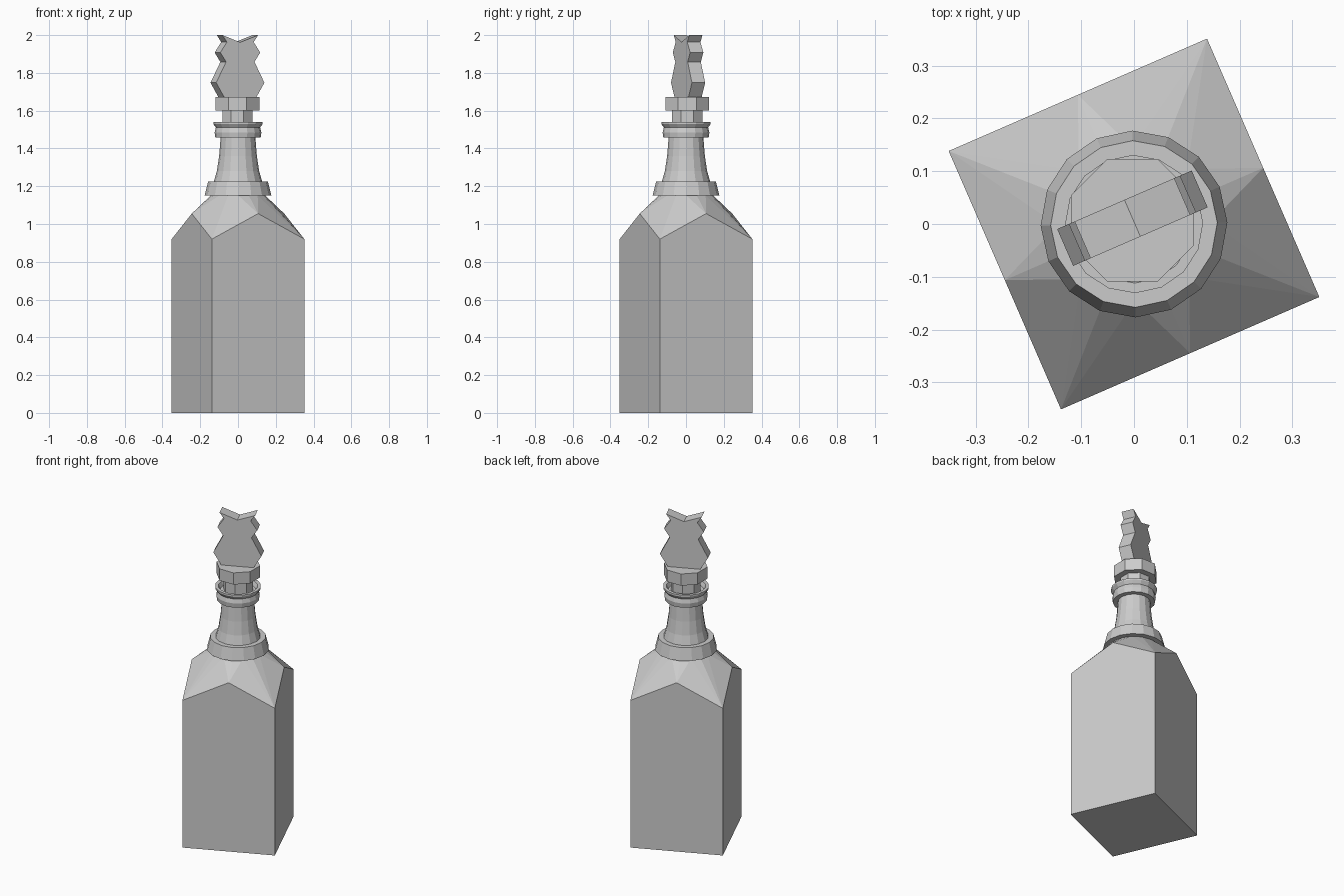
import bpy, bmesh, math
from mathutils import Matrix

if "Cube" in bpy.data.objects:
    bpy.data.objects.remove(bpy.data.objects["Cube"])

TURN = math.radians(23.5)
STOPPER = (-0.003, 0.007)


def finish(name, bm, loc=(0, 0), turn=0.0):
    bmesh.ops.recalc_face_normals(bm, faces=bm.faces[:])
    bm.transform(Matrix.Translation((loc[0], loc[1], 0)) @ Matrix.Rotation(turn, 4, 'Z'))
    mesh = bpy.data.meshes.new(name)
    bm.to_mesh(mesh)
    bm.free()
    obj = bpy.data.objects.new(name, mesh)
    bpy.context.collection.objects.link(obj)
    return obj


def ring(bm, r, z, n, start=0.0):
    return [bm.verts.new((r * math.cos(start + 2 * math.pi * i / n),
                          r * math.sin(start + 2 * math.pi * i / n), z)) for i in range(n)]


def lathe(name, profile, n, loc=(0, 0), turn=0.0):
    bm = bmesh.new()
    rings = [ring(bm, r, z, n) for r, z in profile]
    for a, b in zip(rings, rings[1:]):
        for i in range(n):
            j = (i + 1) % n
            bm.faces.new((a[i], a[j], b[j], b[i]))
    bm.faces.new(rings[0][::-1])
    bm.faces.new(rings[-1])
    return finish(name, bm, loc, turn)


# Square body with peaked sides and faceted shoulder, as one convex shell
bm = bmesh.new()
half = 0.267
ring(bm, half * math.sqrt(2), 0.0, 4, math.pi / 4)
ring(bm, half * math.sqrt(2), 0.92, 4, math.pi / 4)
ring(bm, half, 1.055, 4)
ring(bm, 0.145, 1.15, 16)
bmesh.ops.convex_hull(bm, input=bm.verts[:])
bmesh.ops.dissolve_limit(bm, angle_limit=0.01, verts=bm.verts[:], edges=bm.edges[:])
finish("bottle_body", bm, turn=TURN)

# Collar, flared neck and lip
lathe("bottle_neck", [(0.177, 1.15), (0.158, 1.225), (0.128, 1.225), (0.112, 1.28),
                      (0.1, 1.36), (0.092, 1.457), (0.12, 1.457), (0.124, 1.485),
                      (0.117, 1.51), (0.131, 1.53), (0.131, 1.54), (0.112, 1.54),
                      (0.1, 1.515)], 16, turn=TURN)

# Octagonal stopper stem and cap
k = 1 / math.cos(math.pi / 8)
lathe("stopper_base", [(0.08 * k, 1.51), (0.08 * k, 1.6), (0.116 * k, 1.6),
                       (0.116 * k, 1.673)], 8, STOPPER, TURN - math.radians(1) )

# Flat notched finial: mirrored half outline given thickness
side = [(0.094, 1.673), (0.139, 1.748), (0.082, 1.858), (0.115, 1.908),
        (0.077, 1.963), (0.103, 2.0)]
outline = side + [(0, 1.962)] + [(-u, z) for u, z in reversed(side)]
bm = bmesh.new()
front = bm.faces.new([bm.verts.new((u, -0.038, z)) for u, z in outline])
ext = bmesh.ops.extrude_face_region(bm, geom=[front], use_keep_orig=True)
moved = [g for g in ext["geom"] if isinstance(g, bmesh.types.BMVert)]
bmesh.ops.translate(bm, verts=moved, vec=(0, 0.076, 0))
finish("stopper_finial", bm, (-0.003, 0.011), TURN)
